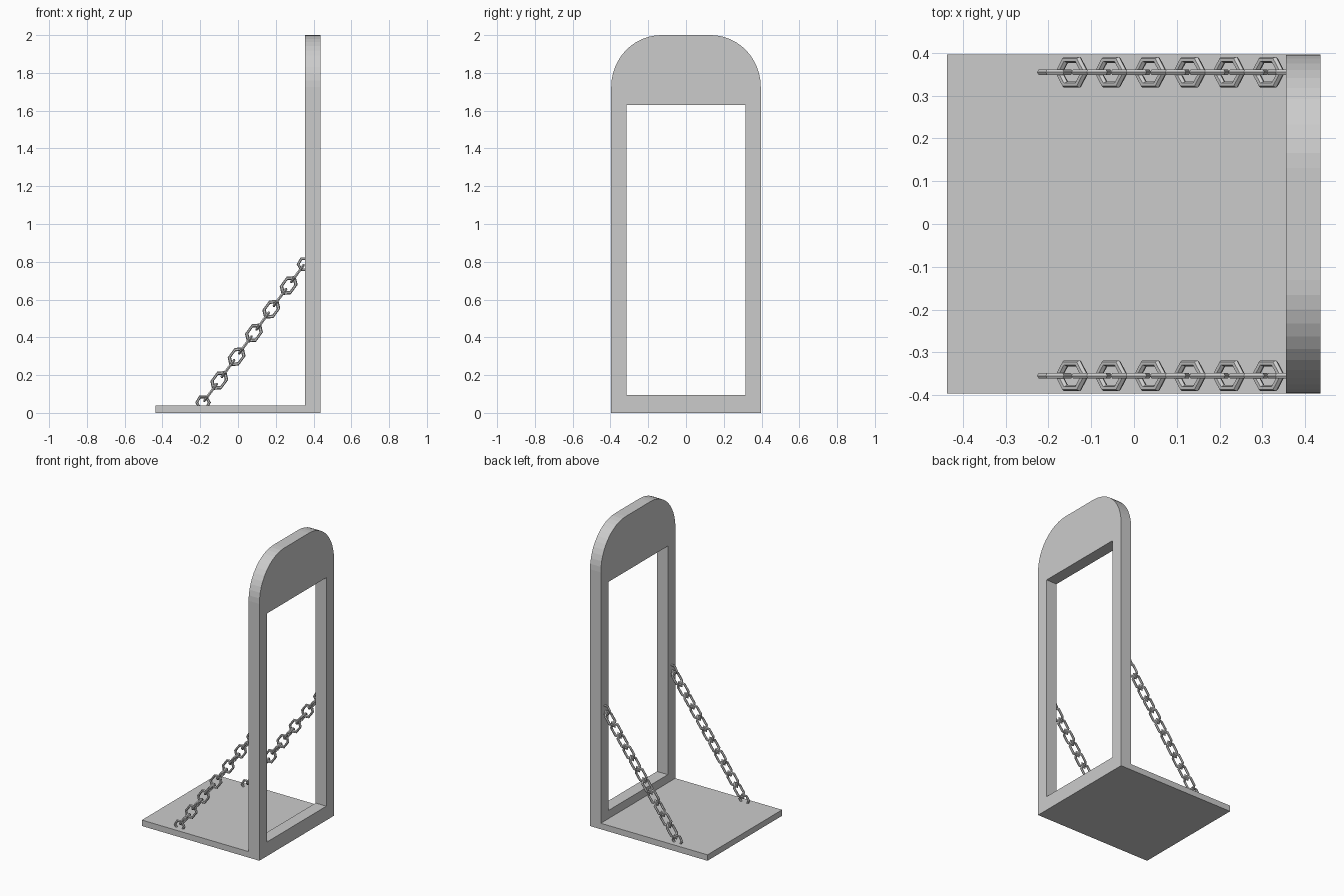
import bpy, bmesh, math
from mathutils import Vector, Matrix

if "Cube" in bpy.data.objects:
    bpy.data.objects.remove(bpy.data.objects["Cube"])


def finish(name, bm):
    bmesh.ops.recalc_face_normals(bm, faces=bm.faces)
    mesh = bpy.data.meshes.new(name)
    bm.to_mesh(mesh)
    bm.free()
    ob = bpy.data.objects.new(name, mesh)
    bpy.context.collection.objects.link(ob)
    return ob


def add_loop(bm, pts, x):
    vs = [bm.verts.new((x, y, z)) for y, z in pts]
    return [bm.edges.new((vs[i], vs[(i + 1) % len(vs)])) for i in range(len(vs))]


def add_ring(bm, matrix, major=0.0336, minor=0.008, stretch=1.0):
    """Six-sided torus lying in local XY, stretched along local X."""
    n = 6
    rows = []
    for i in range(n):
        a = math.tau * i / n
        row = []
        for j in range(n):
            b = math.tau * j / n
            r = major + minor * math.cos(b)
            p = Vector((r * math.cos(a) * stretch, r * math.sin(a), minor * math.sin(b)))
            row.append(bm.verts.new(matrix @ p))
        rows.append(row)
    for i in range(n):
        for j in range(n):
            k, m = (i + 1) % n, (j + 1) % n
            bm.faces.new((rows[i][j], rows[k][j], rows[k][m], rows[i][m]))


def basis(loc, xa, ya):
    m = Matrix((xa, ya, xa.cross(ya))).transposed().to_4x4()
    m.translation = loc
    return m


# Arched frame: outer outline with rounded shoulders and a rectangular opening
W, X0, X1 = 0.396, 0.356, 0.436
arc = [(0.131 + 0.265 * math.cos(t), 1.725 + 0.275 * math.sin(t))
       for t in (math.pi / 2 * i / 12 for i in range(13))]
outer = [(-W, 0), (W, 0)] + arc + [(-y, z) for y, z in reversed(arc)]
inner = [(-0.315, 0.095), (0.315, 0.095), (0.315, 1.63), (-0.315, 1.63)]
bm = bmesh.new()
edges = add_loop(bm, outer, X0) + add_loop(bm, inner, X0)
bmesh.ops.triangle_fill(bm, edges=edges, use_beauty=True, normal=(1, 0, 0))
ext = bmesh.ops.extrude_face_region(bm, geom=bm.faces[:], use_keep_orig=True)
bmesh.ops.translate(bm, vec=(X1 - X0, 0, 0),
                    verts=[g for g in ext["geom"] if isinstance(g, bmesh.types.BMVert)])
finish("arched_frame", bm)

# Lowered platform
bm = bmesh.new()
bmesh.ops.create_cube(bm, size=1)
bmesh.ops.scale(bm, vec=(X0 + 0.437, 2 * W, 0.04), verts=bm.verts)
bmesh.ops.translate(bm, vec=((X0 - 0.437) / 2, 0, 0.02), verts=bm.verts)
finish("platform", bm)

# Two chains: alternating stretched links with a plain ring at each end
start, end = Vector((-0.191, 0, 0.046)), Vector((0.36, 0, 0.80))
along = (end - start).normalized()
side = Vector((0, 1, 0))
up = along.cross(side)
X, Z = Vector((1, 0, 0)), Vector((0, 0, 1))
for name, y in (("front_chain", -0.355), ("back_chain", 0.355)):
    bm = bmesh.new()
    for i in range(1, 12):
        loc = start.lerp(end, i / 12) + side * y
        add_ring(bm, basis(loc, along, side if i % 2 else up), stretch=1.5)
    for loc in (Vector((-0.185, y, 0.055)), Vector((0.352, y, 0.787))):
        add_ring(bm, basis(loc, X, Z))
    finish(name, bm)
